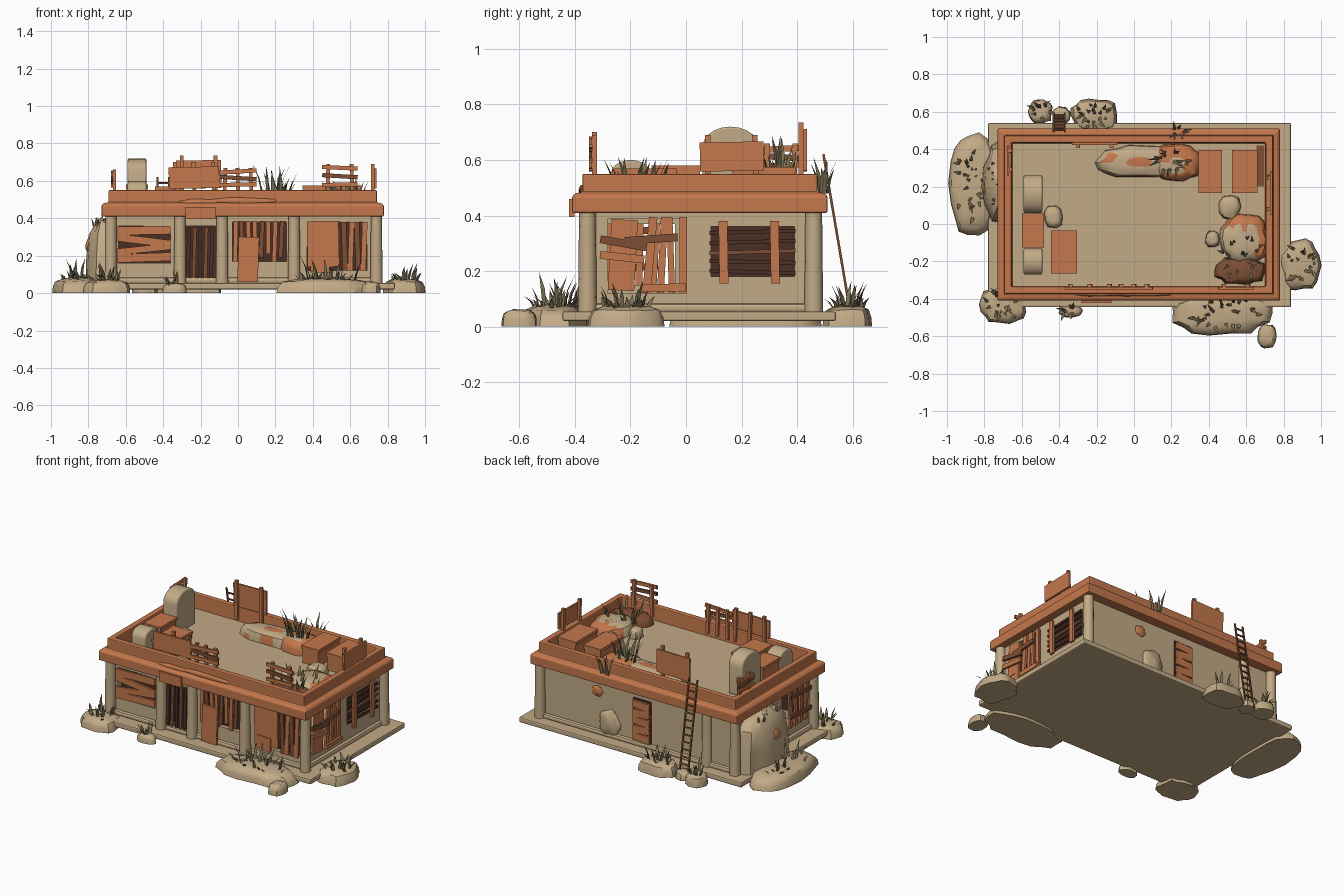
import bpy, bmesh, math, random
from mathutils import Vector, Matrix

random.seed(4)
if "Cube" in bpy.data.objects:
    bpy.data.objects.remove(bpy.data.objects["Cube"])


def material(name, r, g, b):
    m = bpy.data.materials.new(name)
    m.use_nodes = True
    m.diffuse_color = (r, g, b, 1)
    m.node_tree.nodes["Principled BSDF"].inputs["Base Color"].default_value = (r, g, b, 1)
    return m


SAND = material("sand plaster", 0.54, 0.405, 0.24)
RUST = material("rust orange", 0.55, 0.185, 0.072)
DARK = material("dark rust", 0.07, 0.028, 0.018)
WOOD = material("weathered brown", 0.21, 0.078, 0.036)
GRASS = material("dry grass", 0.2, 0.165, 0.09)


def finish(name, bm, *mats, smooth=False, bevel=0):
    bmesh.ops.recalc_face_normals(bm, faces=bm.faces)
    me = bpy.data.meshes.new(name)
    bm.to_mesh(me)
    bm.free()
    for m in mats:
        me.materials.append(m)
    ob = bpy.data.objects.new(name, me)
    bpy.context.collection.objects.link(ob)
    if bevel:
        mod = ob.modifiers.new("bevel", "BEVEL")
        mod.width, mod.segments = bevel, 2
    if smooth:
        bpy.ops.object.select_all(action="DESELECT")
        ob.select_set(True)
        bpy.context.view_layer.objects.active = ob
        bpy.ops.object.shade_smooth_by_angle(angle=0.7)
    return ob


def block(name, centre, size, mat, rot=None, bevel=0):
    bm = bmesh.new()
    m = Matrix.Translation(centre) @ (rot or Matrix()) @ Matrix.Diagonal((*size, 1))
    bmesh.ops.create_cube(bm, size=1, matrix=m)
    return finish(name, bm, mat, bevel=bevel)


def box(name, x0, x1, y0, y1, z0, z1, mat, bevel=0):
    return block(name, ((x0 + x1) / 2, (y0 + y1) / 2, (z0 + z1) / 2),
                 (x1 - x0, y1 - y0, z1 - z0), mat, bevel=bevel)


# Outer plane of each wall and the direction it faces
PLANES = {"front": (-0.34, -1), "back": (0.45, 1), "left": (0.73, 1), "right": (-0.67, -1)}


def on_side(name, side, u0, u1, z0, z1, mat, out=0.01, thick=0.014, tilt=0):
    """Board parallel to a wall, its centre 'out' beyond the wall plane."""
    p, s = PLANES[side]
    u, z, d = (u0 + u1) / 2, (z0 + z1) / 2, p + s * out
    a = math.radians(tilt)
    if side in ("front", "back"):
        return block(name, (u, d, z), (u1 - u0, thick, z1 - z0), mat, Matrix.Rotation(-a, 4, "Y"))
    return block(name, (d, u, z), (thick, u1 - u0, z1 - z0), mat, Matrix.Rotation(a, 4, "X"))


def wall(side, u0, u1, openings):
    """Wall with rectangular openings, left to right."""
    u = u0
    for a, b, z0, z1 in openings + [(u1, u1, 0, 0)]:
        spans = [(u, a, 0.04, 0.45), (a, b, 0.04, z0), (a, b, z1, 0.45)]
        for s, e, lo, hi in spans:
            if e - s > 0.001 and hi - lo > 0.001:
                on_side(side + "_wall", side, s, e, lo, hi, SAND, -0.015, 0.03)
        u = b


def mound(name, x, y, rx, ry, h, z=0, second=None, rule=None, sides=18):
    """Flat-bottomed, squarish weathered heap; an optional rule picks a second colour."""
    bm = bmesh.new()
    outline = []
    for i in range(sides):
        c, s = math.cos(i * math.tau / sides), math.sin(i * math.tau / sides)
        k = random.uniform(0.88, 1.06)
        outline.append((rx * k * math.copysign(abs(c) ** 0.8, c), ry * k * math.copysign(abs(s) ** 0.8, s)))
    rings = []
    for f, k in ((1, 0), (0.97, 0.45), (0.87, 0.8), (0.62, 0.97), (0.3, 1.02)):
        rings.append([bm.verts.new((x + f * px, y + f * py, z + h * k * random.uniform(0.94, 1.04)))
                      for px, py in outline])
    for a, b in zip(rings, rings[1:]):
        for i in range(sides):
            j = (i + 1) % sides
            bm.faces.new((a[i], a[j], b[j], b[i]))
    bm.faces.new(rings[0])
    bm.faces.new(rings[-1])
    if rule:
        for f in bm.faces:
            f.material_index = int(rule(f.calc_center_median()))
    return finish(name, bm, SAND, second or SAND, smooth=True)


def blob(name, centre, scale, mat):
    bm = bmesh.new()
    bmesh.ops.create_icosphere(bm, subdivisions=3, radius=1)
    for v in bm.verts:
        v.co *= 1 + 0.1 * math.sin(5 * v.co.x + 3 * v.co.y) * math.cos(4 * v.co.z)
        v.co = Vector(centre) + v.co * Vector(scale)
    return finish(name, bm, mat, smooth=True)


def tuft(name, x, y, z, rx, ry, height, count, spread=0.35):
    """Bent tapering blades scattered over an ellipse."""
    bm = bmesh.new()
    for _ in range(count):
        t, r = random.uniform(0, math.tau), math.sqrt(random.random())
        root = Vector((x + rx * r * math.cos(t), y + ry * r * math.sin(t), z))
        lean = t + random.uniform(-0.8, 0.8)
        out = Vector((math.cos(lean), math.sin(lean), 0))
        across = Vector((-out.y, out.x, 0)) * 0.008
        h = height * random.uniform(0.4, 1)
        mid = root + out * h * spread * 0.35 + Vector((0, 0, h * 0.55))
        tip = root + out * h * spread + Vector((0, 0, h))
        a, b, c, d, e = [bm.verts.new(p) for p in (root - across, root + across, mid + across, mid - across, tip)]
        bm.faces.new((a, b, c, d))
        bm.faces.new((d, c, e))
    return finish(name, bm, GRASS)


# Ground slab, skirting and hollow walls
box("ground_slab", -0.78, 0.84, -0.445, 0.54, 0.02, 0.055, SAND, 0.008)
box("skirting", -0.69, 0.75, -0.36, 0.47, 0.05, 0.083, SAND, 0.012)
wall("front", -0.67, 0.73, [(-0.64, -0.36, 0.16, 0.36), (-0.28, -0.12, 0.08, 0.36),
                            (-0.03, 0.26, 0.17, 0.38), (0.37, 0.69, 0.12, 0.38)])
wall("back", -0.67, 0.73, [])
wall("left", -0.34, 0.45, [(-0.28, 0.0, 0.12, 0.39), (0.09, 0.39, 0.18, 0.36)])
wall("right", -0.34, 0.45, [(-0.3, -0.04, 0.15, 0.37)])

# Columns along the front and at the back corners
for x, y in [(-0.68, -0.355), (-0.31, -0.355), (-0.085, -0.355), (0.30, -0.355), (0.74, -0.355),
             (-0.68, 0.46), (0.74, 0.46), (-0.47, 0.45)]:
    bm = bmesh.new()
    bmesh.ops.create_cone(bm, cap_ends=True, segments=14, radius1=0.034, radius2=0.03, depth=0.38,
                          matrix=Matrix.Translation((x, y, 0.235)))
    finish("column", bm, SAND, smooth=True)

# Stepped roof parapet, swept around a rectangle
bm = bmesh.new()
rings = []
for d, z in ((0, 0.41), (0, 0.47), (0.012, 0.48), (0.037, 0.485), (0.037, 0.55),
             (0.075, 0.55), (0.08, 0.44), (0.08, 0.41)):
    corners = ((-0.73 + d, -0.41 + d), (0.78 - d, -0.41 + d), (0.78 - d, 0.51 - d), (-0.73 + d, 0.51 - d))
    rings.append([bm.verts.new((x, y, z)) for x, y in corners])
for a, b in zip(rings, rings[1:] + rings[:1]):
    for i in range(4):
        j = (i + 1) % 4
        bm.faces.new((a[i], a[j], b[j], b[i]))
finish("roof_parapet", bm, RUST, bevel=0.006)
box("roof_deck", -0.67, 0.73, -0.35, 0.45, 0.42, 0.46, SAND)
box("deck_stain", 0.655, 0.695, 0.2, 0.42, 0.46, 0.464, WOOD)
on_side("parapet_patch", "front", -0.28, -0.12, 0.395, 0.46, RUST, 0.072, 0.02)
for x, w, z in ((0.02, 0.2, 0.492), (-0.2, 0.12, 0.485)):
    blob("parapet_sag", (x, -0.372, z), (w, 0.014, 0.018), RUST)

# Front window boards
on_side("window_backing", "front", -0.65, -0.35, 0.15, 0.37, DARK, -0.05, 0.008)
for z, h, t in ((0.335, 0.045, 1), (0.28, 0.04, -7), (0.235, 0.035, 6), (0.19, 0.045, 2)):
    on_side("window_board", "front", -0.645, -0.36, z - h / 2, z + h / 2, RUST, 0.006, tilt=t)
# Front doorway with dark upright planks
on_side("doorway_backing", "front", -0.29, -0.11, 0.05, 0.37, DARK, -0.05, 0.008)
for i in range(5):
    u = -0.275 + i * 0.031
    on_side("doorway_plank", "front", u, u + 0.02, 0.06, 0.35, WOOD if i % 2 else DARK, 0.005, tilt=random.uniform(-2, 2))
# Middle opening: leaning door and loose slats
on_side("middle_backing", "front", -0.04, 0.27, 0.16, 0.39, DARK, -0.05, 0.008)
on_side("leaning_door", "front", 0.0, 0.11, 0.06, 0.3, RUST, 0.03, tilt=-2)
for i in range(8):
    u = -0.025 + i * 0.035
    on_side("middle_slat", "front", u, u + 0.024, 0.17 + 0.02 * (i % 3), 0.385, WOOD if i % 3 == 1 else RUST,
            0.01, tilt=random.uniform(-4, 4))
# Right-hand opening: sheet panels
on_side("panel_backing", "front", 0.36, 0.7, 0.11, 0.39, DARK, -0.05, 0.008)
on_side("sheet_panel", "front", 0.37, 0.54, 0.14, 0.385, RUST, 0.012, tilt=1)
on_side("sheet_panel_lower", "front", 0.39, 0.49, 0.11, 0.2, RUST, 0.018, tilt=-3)
for i in range(4):
    u = 0.555 + i * 0.035
    on_side("panel_plank", "front", u, u + 0.028, 0.12, 0.38, RUST if i % 2 else WOOD, 0.008, tilt=(-1) ** i * 2)

# Left-side doorway boards
on_side("side_sheet", "left", -0.275, -0.18, 0.13, 0.385, RUST, 0.012, tilt=-3)
for u, w, t in ((-0.13, 0.03, -5), (-0.085, 0.025, -3), (-0.055, 0.022, 2), (-0.01, 0.028, 0)):
    on_side("side_plank", "left", u - w / 2, u + w / 2, 0.12, 0.395, RUST, 0.012, tilt=t)
for u0, u1, z, t, m in ((-0.31, -0.14, 0.3, -10, WOOD), (-0.22, -0.03, 0.315, 4, WOOD),
                        (-0.31, -0.15, 0.25, -6, RUST), (-0.16, 0.0, 0.14, 1, RUST)):
    on_side("side_cross_board", "left", u0, u1, z - 0.014, z + 0.014, m, 0.026, tilt=t)
# Left-side slatted window
on_side("side_window_backing", "left", 0.08, 0.4, 0.17, 0.37, DARK, -0.05, 0.008)
for i in range(5):
    z = 0.197 + i * 0.036
    on_side("window_slat", "left", 0.085, 0.395, z - 0.007, z + 0.007, WOOD if i == 2 else DARK, 0.01, tilt=random.uniform(-2, 2))
for u in (0.135, 0.32):
    on_side("window_post", "left", u - 0.016, u + 0.016, 0.155, 0.38, RUST, 0.024, tilt=1)
# Right-side window
for i in range(4):
    on_side("window_upright", "right", -0.29 + i * 0.055, -0.265 + i * 0.055, 0.14, 0.38, RUST, 0.01, tilt=3 - 2 * i)
for z in (0.2, 0.33):
    on_side("window_crossbar", "right", -0.31, -0.1, z, z + 0.025, WOOD, 0.022, tilt=3)

# Back hatch and wall patches
on_side("back_hatch_backing", "back", -0.065, 0.065, 0.08, 0.36, DARK, 0.004, 0.008)
for i in range(5):
    on_side("back_hatch_board", "back", -0.06, 0.06, 0.088 + i * 0.053, 0.137 + i * 0.053, RUST, 0.014, tilt=(-1) ** i * 3)
blob("back_patch", (0.33, 0.45, 0.33), (0.038, 0.014, 0.035), RUST)
blob("back_bulge", (0.24, 0.45, 0.14), (0.075, 0.03, 0.09), SAND)

# Sand drift piled against the right side
mound("side_drift", -0.69, 0.21, 0.125, 0.23, 0.37, 0.02)
blob("side_drift_patch", (-0.795, 0.2, 0.25), (0.02, 0.035, 0.04), RUST)
tuft("drift_grass", -0.76, 0.21, 0.36, 0.03, 0.12, 0.05, 8)


# Rooftop fences: posts with rails or a solid sheet
def fence(side, u0, u1, top, posts, solid, inset=-0.01):
    for i in range(posts):
        u = u0 + 0.03 + (u1 - u0 - 0.06) * i / (posts - 1)
        on_side("fence_post", side, u - 0.01, u + 0.01, 0.48, top, RUST, inset, 0.018, random.uniform(-2, 2))
    if solid:
        on_side("fence_sheet", side, u0, u1, 0.56, top - 0.025, RUST, inset + 0.014, 0.012, 1)
    else:
        for k in range(3):
            z = 0.58 + k * (top - 0.6) / 2
            on_side("fence_rail", side, u0, u1, z - 0.011, z + 0.011, WOOD if k == 1 else RUST,
                    inset + 0.014, 0.012, random.uniform(-4, 4))


fence("front", -0.37, -0.1, 0.70, 3, True)
fence("front", -0.1, 0.1, 0.67, 3, False)
fence("front", 0.45, 0.64, 0.69, 2, False)
fence("back", -0.33, -0.09, 0.735, 2, True, -0.035)
fence("left", 0.05, 0.28, 0.69, 2, True)
fence("right", 0.26, 0.42, 0.66, 2, False)

# Roof crates and vents with arched tops
for x0, x1, y0, y1, top in ((-0.44, -0.31, -0.26, -0.04, 0.57), (0.35, 0.465, 0.17, 0.39, 0.575),
                            (0.53, 0.655, 0.17, 0.39, 0.575), (-0.595, -0.485, -0.12, 0.05, 0.58)):
    box("roof_crate", x0, x1, y0, y1, 0.46, top - 0.02, RUST)
    box("crate_lid", x0 - 0.005, x1 + 0.005, y0 - 0.005, y1 + 0.005, top - 0.02, top, RUST)
for y, r, top in ((0.16, 0.1, 0.72), (-0.2, 0.07, 0.6)):
    bm = bmesh.new()
    pts = [(y - r, 0.46)] + [(y - r * math.cos(a * math.pi / 10), top - r * 0.7 + r * 0.7 * math.sin(a * math.pi / 10))
                             for a in range(11)] + [(y + r, 0.46)]
    f = bm.faces.new([bm.verts.new((-0.59, *p)) for p in pts])
    new = bmesh.ops.extrude_face_region(bm, geom=[f])["geom"]
    bmesh.ops.translate(bm, vec=(0.1, 0, 0), verts=[v for v in new if isinstance(v, bmesh.types.BMVert)])
    finish("roof_vent", bm, SAND, smooth=True, bevel=0.008)

# Roof rubble
mound("long_rubble", 0.03, 0.33, 0.23, 0.09, 0.07, 0.46, RUST, lambda c: math.sin(c.x * 40) + math.sin(c.y * 60) > 0.8)
mound("rust_rubble", 0.23, 0.33, 0.13, 0.1, 0.08, 0.46, RUST, lambda c: c.x > 0.26 or c.y > 0.34 or c.y < 0.28)
mound("corner_rubble", 0.59, -0.08, 0.13, 0.13, 0.07, 0.46, RUST, lambda c: c.y > -0.02 or c.x > 0.65)
mound("dark_rubble", 0.57, -0.25, 0.14, 0.075, 0.06, 0.46, WOOD, lambda c: True)
for x, y, r in ((0.51, 0.09, 0.06), (-0.43, 0.04, 0.055), (0.42, -0.08, 0.04)):
    mound("roof_stone", x, y, r, r * 1.15, 0.06, 0.46, sides=9)
tuft("roof_grass", 0.2, 0.34, 0.52, 0.08, 0.05, 0.18, 20)
tuft("corner_grass", 0.58, -0.18, 0.5, 0.11, 0.11, 0.12, 18)
tuft("edge_grass", 0.24, 0.49, 0.48, 0.05, 0.02, 0.14, 8)

# Ground mounds, each with scattered and tall grass
for x, y, rx, ry, h, n in ((-0.86, 0.22, 0.13, 0.28, 0.08, 18), (-0.70, -0.43, 0.13, 0.1, 0.07, 12),
                           (-0.34, -0.46, 0.065, 0.04, 0.05, 4), (0.47, -0.475, 0.27, 0.12, 0.075, 22),
                           (0.71, -0.6, 0.055, 0.065, 0.06, 0), (0.89, -0.22, 0.11, 0.14, 0.075, 12),
                           (-0.5, 0.6, 0.065, 0.065, 0.07, 5), (-0.21, 0.58, 0.13, 0.09, 0.075, 12),
                           (-0.39, 0.58, 0.05, 0.05, 0.05, 0)):
    mound("ground_mound", x, y, rx, ry, h)
    if n:
        tuft("low_grass", x, y, h * 0.9, rx * 0.7, ry * 0.7, 0.045, n, 1.1)
        tuft("tall_grass", x + rx * 0.1, y, h * 0.85, rx * 0.55, ry * 0.5, 0.09 + 0.002 * n, n // 2 + 5)

# Ladder leaning on the back wall
foot, head = Vector((-0.4, 0.59, 0.06)), Vector((-0.4, 0.495, 0.62))
lean = Matrix.Rotation(math.atan2(foot.y - head.y, head.z - foot.z), 4, "X")
for s in (-1, 1):
    block("ladder_rail", (foot + head) / 2 + Vector((s * 0.03, 0, 0)), (0.009, 0.009, 0.57), WOOD, lean)
for i in range(12):
    block("ladder_rung", foot.lerp(head, (i + 0.7) / 12.4), (0.06, 0.007, 0.009), WOOD, lean)
